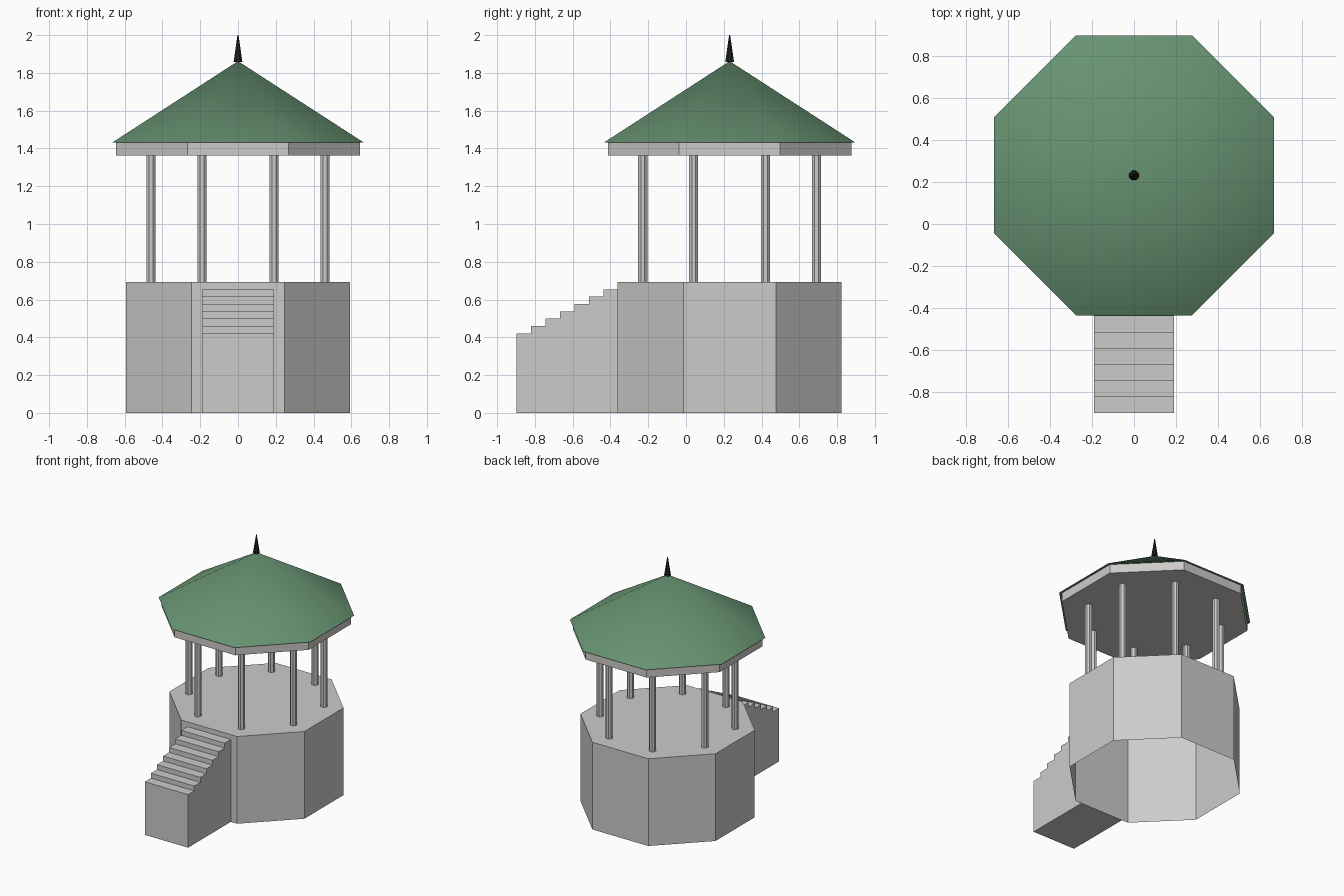
import bpy, bmesh, math
from mathutils import Matrix

if "Cube" in bpy.data.objects:
    bpy.data.objects.remove(bpy.data.objects["Cube"])

CY = 0.231                      # centre of the octagonal pavilion along y
CORNER = 1 / math.cos(math.pi / 8)   # apothem -> corner radius


def material(name, rgb):
    m = bpy.data.materials.new(name)
    m.diffuse_color = (*rgb, 1)
    m.use_nodes = True
    m.node_tree.nodes["Principled BSDF"].inputs["Base Color"].default_value = m.diffuse_color
    return m


STONE = material("warm_grey_stone", (0.61, 0.60, 0.585))
GREEN = material("green_roofing", (0.135, 0.29, 0.165))
BLACK = material("black_iron", (0.014, 0.015, 0.015))


def make_object(name, bm, mat, smooth=None):
    bmesh.ops.recalc_face_normals(bm, faces=bm.faces)
    me = bpy.data.meshes.new(name)
    bm.to_mesh(me)
    bm.free()
    me.materials.append(mat)
    ob = bpy.data.objects.new(name, me)
    bpy.context.collection.objects.link(ob)
    if smooth:
        bpy.ops.object.select_all(action='DESELECT')
        ob.select_set(True)
        bpy.context.view_layer.objects.active = ob
        bpy.ops.object.shade_smooth_by_angle(angle=math.radians(smooth))
    return ob


def octagon(name, mat, r1, r2, z1, z2, x=0.0, y=CY, smooth=None, open_bottom=False):
    """Eight-sided prism or cone, flat side to the front."""
    bm = bmesh.new()
    place = Matrix.Translation((x, y, (z1 + z2) / 2)) @ Matrix.Rotation(math.pi / 8, 4, 'Z')
    bmesh.ops.create_cone(bm, cap_ends=True, segments=8, radius1=r1, radius2=r2,
                          depth=z2 - z1, matrix=place)
    if r2 == 0:
        bmesh.ops.remove_doubles(bm, verts=bm.verts, dist=1e-5)
    if open_bottom:
        bm.normal_update()
        low = [f for f in bm.faces if f.normal.z < -0.9]
        bmesh.ops.delete(bm, geom=low, context='FACES_ONLY')
    return make_object(name, bm, mat, smooth)


# Hollow podium with floor on top
octagon("podium", STONE, 0.5925 * CORNER, 0.5925 * CORNER, 0, 0.692, open_bottom=True)

# Columns at the corners of a smaller octagon
for i in range(8):
    a = math.pi / 8 + i * math.pi / 4
    r = 0.46 * CORNER
    octagon(f"column_{i + 1}", STONE, 0.026, 0.026, 0.692, 1.362,
            r * math.cos(a), CY + r * math.sin(a))

# Ceiling band, roof and spike
octagon("roof_beam", STONE, 0.645 * CORNER, 0.645 * CORNER, 1.362, 1.432)
octagon("roof", GREEN, 0.665 * CORNER, 0, 1.432, 1.862, smooth=35)
octagon("finial", BLACK, 0.025, 0.003, 1.858, 2.0)

# Front staircase: stepped side profile extruded across x
STEPS, FRONT, WALL, LOW, RISE = 7, -0.897, CY - 0.5925, 0.421, 0.0388
tread = (WALL - FRONT) / STEPS
profile = [(FRONT, 0)]
for i in range(STEPS):
    z = LOW + i * RISE
    profile += [(FRONT + i * tread, z), (FRONT + (i + 1) * tread, z)]
profile.append((WALL, 0))
bm = bmesh.new()
side = bm.faces.new([bm.verts.new((-0.19, y, z)) for y, z in profile])
ext = bmesh.ops.extrude_face_region(bm, geom=[side], use_keep_orig=True)
bmesh.ops.translate(bm, vec=(0.38, 0, 0),
                    verts=[g for g in ext["geom"] if isinstance(g, bmesh.types.BMVert)])
make_object("staircase", bm, STONE)
